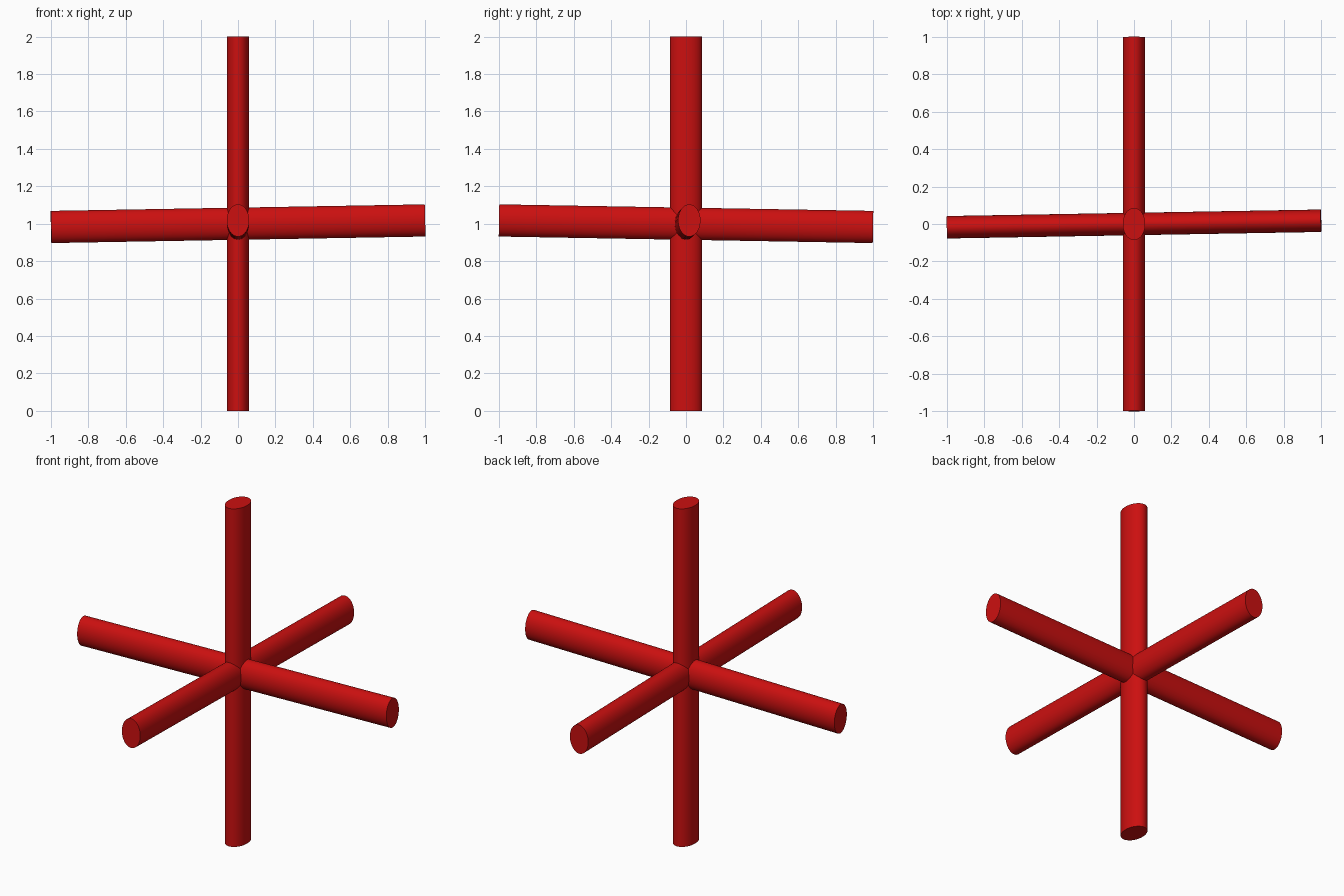
import bpy
from math import radians

if "Cube" in bpy.data.objects:
    bpy.data.objects.remove(bpy.data.objects["Cube"])

red = bpy.data.materials.new("red")
red.diffuse_color = (0.6, 0.005, 0.005, 1)
red.use_nodes = True
red.node_tree.nodes["Principled BSDF"].inputs["Base Color"].default_value = red.diffuse_color


def rod(name, rx, ry, rotation):
    """Two-unit elliptical rod through the shared centre."""
    bpy.ops.mesh.primitive_cylinder_add(vertices=64, radius=1, depth=2,
                                        location=(0, 0, 1), rotation=rotation)
    ob = bpy.context.object
    ob.name = name
    ob.scale = (rx, ry, 1)
    ob.data.materials.append(red)
    bpy.ops.object.transform_apply(location=False, rotation=False, scale=True)
    bpy.ops.object.shade_smooth_by_angle(angle=radians(35))
    return ob


# Upright rod, then the two slightly tilted cross rods
rod("upright_rod", 0.06, 0.086, (0, 0, 0))
rod("side_to_side_rod", 0.086, 0.06, (0, radians(89), radians(1)))
rod("front_to_back_rod", 0.06, 0.086, (radians(-91), 0, 0))
